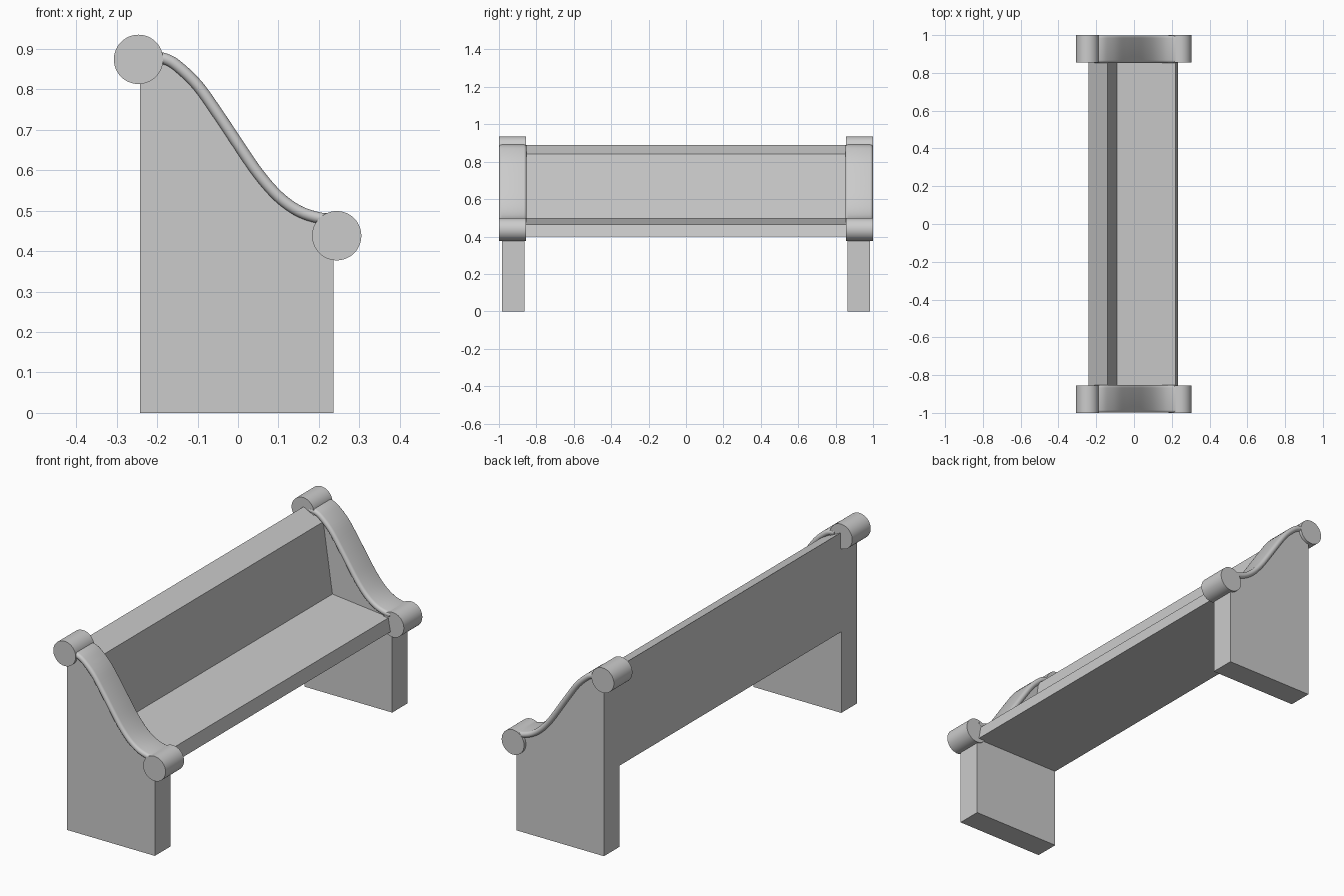
import bpy, bmesh, math
from mathutils import Vector

if "Cube" in bpy.data.objects:
    bpy.data.objects.remove(bpy.data.objects["Cube"])


def extrude_profile(name, profile, y0, y1):
    """Extrude an XZ outline along y."""
    bm = bmesh.new()
    face = bm.faces.new([bm.verts.new((x, y0, z)) for x, z in profile])
    ext = bmesh.ops.extrude_face_region(bm, geom=[face])
    verts = [v for v in ext["geom"] if isinstance(v, bmesh.types.BMVert)]
    bmesh.ops.translate(bm, verts=verts, vec=(0, y1 - y0, 0))
    return finish(name, bm)


def finish(name, bm, smooth=None):
    bmesh.ops.recalc_face_normals(bm, faces=bm.faces)
    mesh = bpy.data.meshes.new(name)
    bm.to_mesh(mesh)
    bm.free()
    ob = bpy.data.objects.new(name, mesh)
    bpy.context.collection.objects.link(ob)
    if smooth:
        bpy.ops.object.select_all(action='DESELECT')
        bpy.context.view_layer.objects.active = ob
        ob.select_set(True)
        bpy.ops.object.shade_smooth_by_angle(angle=math.radians(smooth))
    return ob


def spline(pts, steps):
    """Catmull-Rom through the points."""
    p = [Vector(q) for q in pts]
    p = [2 * p[0] - p[1]] + p + [2 * p[-1] - p[-2]]
    out = []
    for i in range(1, len(p) - 2):
        a, b, c, d = p[i - 1:i + 3]
        for s in range(steps):
            t = s / steps
            out.append(0.5 * (2 * b + (c - a) * t + (2 * a - 5 * b + 4 * c - d) * t * t
                              + (3 * b - a - 3 * c + d) * t ** 3))
    return out + [p[-2]]


def sweep_strip(name, path, yc, half_w, r):
    """Sweep a rounded flat section along an XZ path."""
    section = []
    for side in (1, -1):
        for k in range(9):
            a = math.pi * k / 8 - math.pi / 2
            section.append((side * (half_w - r + r * math.cos(a)), side * r * math.sin(a)))
    bm = bmesh.new()
    rings = []
    for i, p in enumerate(path):
        t = (path[min(i + 1, len(path) - 1)] - path[max(i - 1, 0)]).normalized()
        n = Vector((-t.y, t.x))
        rings.append([bm.verts.new((p.x + n.x * h, yc + w, p.y + n.y * h)) for w, h in section])
    m = len(section)
    for a, b in zip(rings, rings[1:]):
        for k in range(m):
            bm.faces.new((a[k], a[(k + 1) % m], b[(k + 1) % m], b[k]))
    bm.faces.new(rings[0])
    bm.faces.new(rings[-1])
    return finish(name, bm, 40)


def roll(name, x, z, yc, length, radius):
    """Horizontal cylinder along y."""
    bpy.ops.mesh.primitive_cylinder_add(vertices=48, radius=radius, depth=length,
                                        location=(x, yc, z), rotation=(math.pi / 2, 0, 0))
    bpy.context.object.name = name
    bpy.ops.object.shade_smooth_by_angle(angle=math.radians(40))


# Centre line of the S-shaped armrest
arm = spline([(-0.21, 0.88), (-0.18, 0.875), (-0.15, 0.858), (-0.1, 0.81), (-0.05, 0.74),
              (0, 0.665), (0.05, 0.592), (0.1, 0.535), (0.15, 0.499), (0.2, 0.482),
              (0.23, 0.48)], 4)

# Seat and backrest in one wedge-shaped section
extrude_profile("seat_and_backrest", [(-0.242, 0.40), (0.232, 0.40), (0.22, 0.465),
                (-0.09, 0.497), (-0.14, 0.84), (-0.242, 0.89)], -0.87, 0.87)

for side, s in (("near", -1), ("far", 1)):
    # End panel under the armrest
    outline = [(-0.242, 0), (-0.242, 0.87)] + [tuple(p) for p in arm] + [(0.236, 0.44), (0.236, 0)]
    extrude_profile(side + "_end_panel", outline, s * 0.864, s * 0.985)
    # Curved armrest and its two scroll ends
    sweep_strip(side + "_armrest", arm, s * 0.926, 0.073, 0.014)
    roll(side + "_back_scroll", -0.246, 0.874, s * 0.928, 0.144, 0.061)
    roll(side + "_front_scroll", 0.244, 0.438, s * 0.928, 0.144, 0.061)
